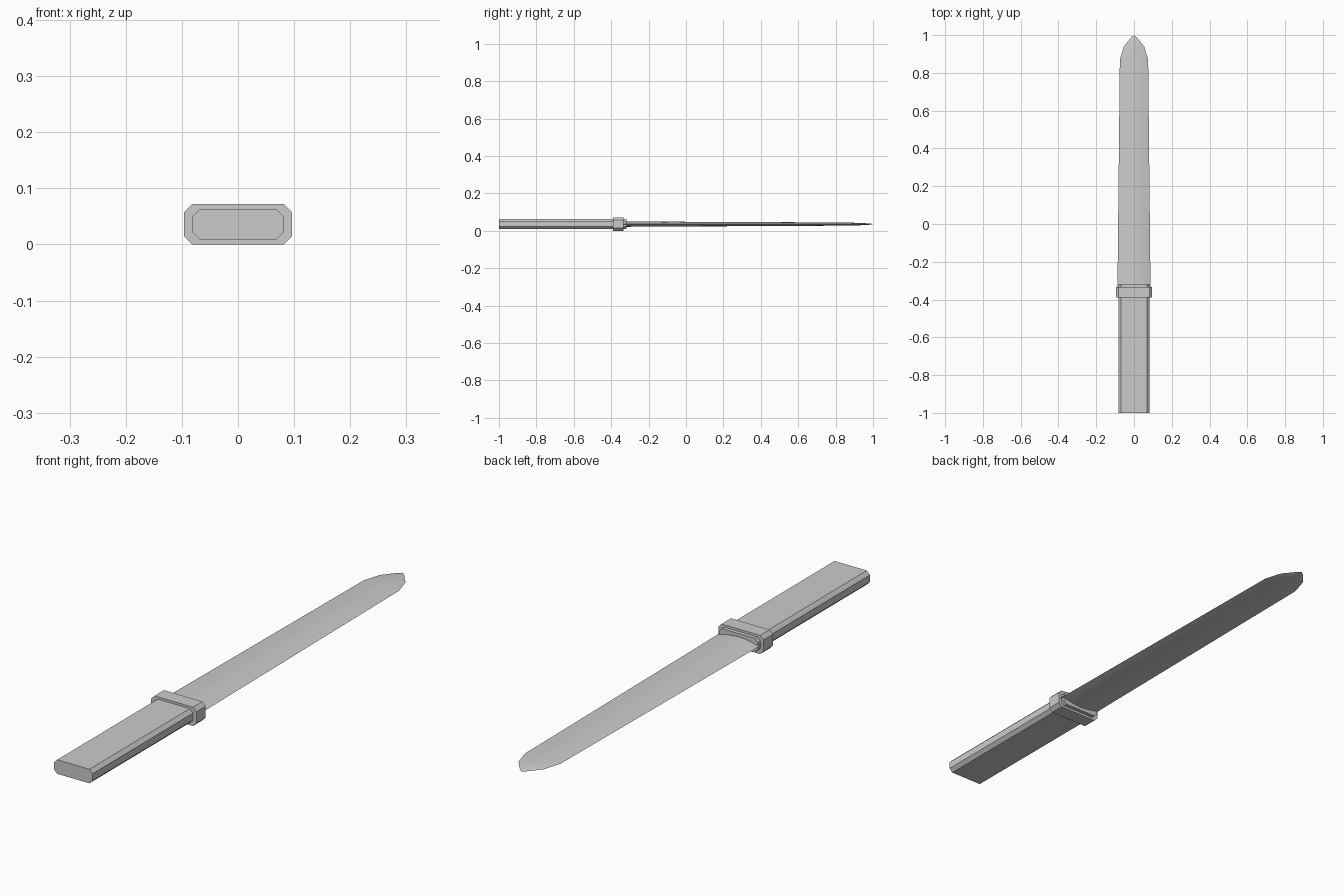
import bpy, bmesh

if "Cube" in bpy.data.objects:
    bpy.data.objects.remove(bpy.data.objects["Cube"])

steel = bpy.data.materials.new("plain grey")
steel.diffuse_color = (0.6, 0.6, 0.6, 1)
steel.use_nodes = True
steel.node_tree.nodes["Principled BSDF"].inputs["Base Color"].default_value = steel.diffuse_color
ZC = 0.036  # height of the long axis


def loft(name, rings):
    """Skin a list of closed rings that share a point count, capping the ends."""
    bm = bmesh.new()
    loops = [[bm.verts.new(p) for p in r] for r in rings]
    n = len(loops[0])
    for a, b in zip(loops, loops[1:]):
        for i in range(n):
            j = (i + 1) % n
            bm.faces.new((a[i], a[j], b[j], b[i]))
    bm.faces.new(loops[0][::-1])
    bm.faces.new(loops[-1])
    bmesh.ops.remove_doubles(bm, verts=bm.verts, dist=0.00005)
    bmesh.ops.recalc_face_normals(bm, faces=bm.faces)
    me = bpy.data.meshes.new(name)
    bm.to_mesh(me)
    bm.free()
    me.materials.append(steel)
    ob = bpy.data.objects.new(name, me)
    bpy.context.collection.objects.link(ob)
    return ob


def octagon(y, w, h, c):
    """Chamfered rectangle of half width w and half height h."""
    pts = [(w, -h + c), (w, h - c), (w - c, h), (-w + c, h),
           (-w, h - c), (-w, -h + c), (-w + c, -h), (w - c, -h)]
    return [(x, y, ZC + z) for x, z in pts]


def lens(y, w, t):
    """Blade section: thick spine falling to thin edges."""
    top = [(1, 0), (0.75, 0.42), (0.45, 0.76), (0.2, 0.95), (0, 1),
           (-0.2, 0.95), (-0.45, 0.76), (-0.75, 0.42)]
    pts = top + [(-x, -z) for x, z in top]
    return [(x * w, y, ZC + z * t) for x, z in pts]


# Handle
loft("handle", [octagon(y, 0.082, 0.027, 0.0135) for y in (-1, -0.385)])

# Guard block and the thin collar in front of it
loft("guard", [octagon(y, 0.096, 0.036, 0.014) for y in (-0.39, -0.333)])
loft("collar", [octagon(y, 0.083, 0.027, 0.0135) for y in (-0.335, -0.318)])

# Blade, tapering gently and then to a point
blade = loft("blade", [lens(*s) for s in (
    (-0.334, 0.088, 0.0145), (-0.2, 0.086, 0.0135), (0.1, 0.083, 0.012),
    (0.48, 0.079, 0.0105), (0.87, 0.075, 0.008), (0.94, 0.054, 0.006),
    (0.985, 0.017, 0.003), (1.0, 0, 0))])

bpy.ops.object.select_all(action='DESELECT')
blade.select_set(True)
bpy.context.view_layer.objects.active = blade
bpy.ops.object.shade_smooth_by_angle(angle=0.26)
